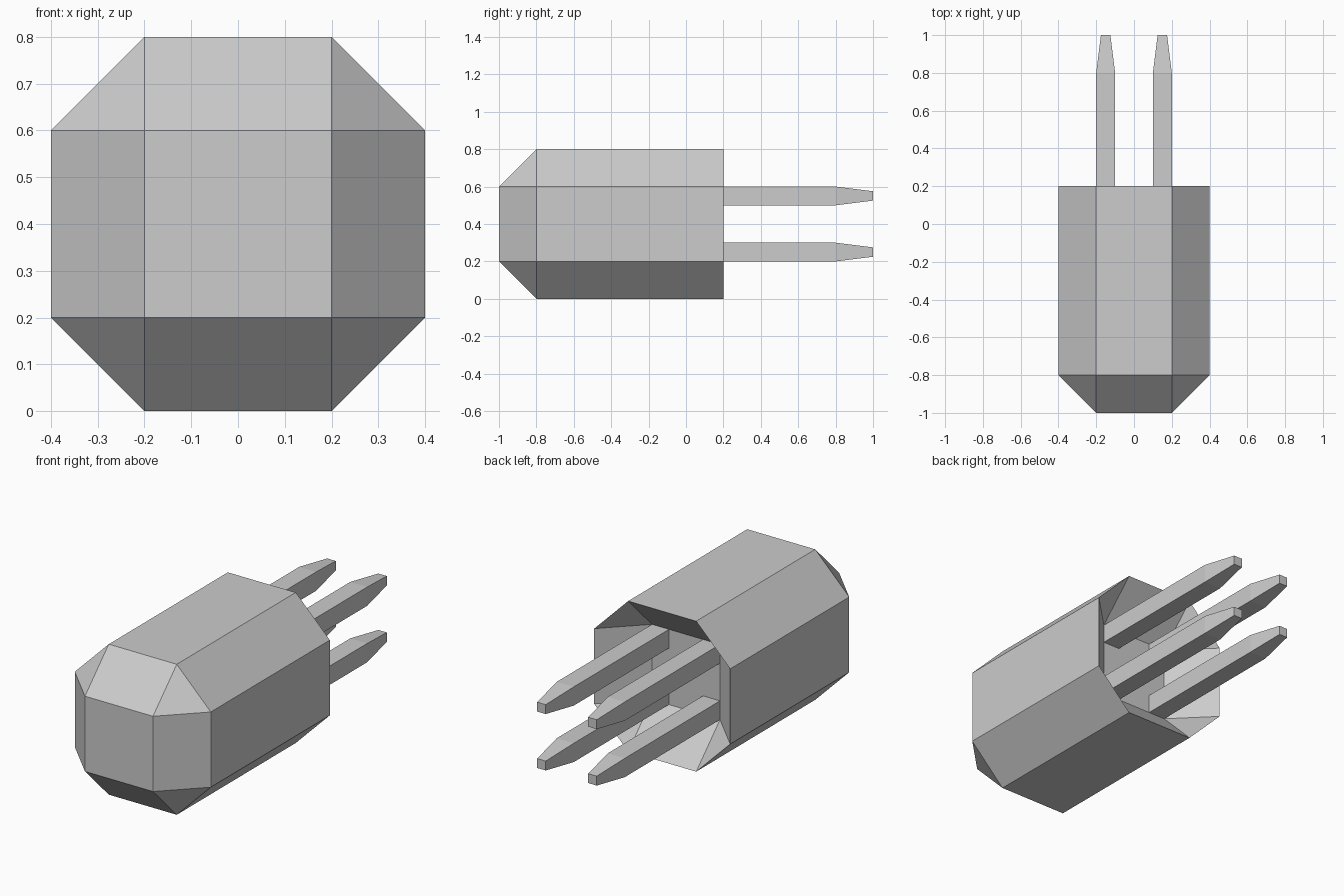
import bpy
import bmesh

if "Cube" in bpy.data.objects:
    bpy.data.objects.remove(bpy.data.objects["Cube"])

grey = bpy.data.materials.new("light_grey")
grey.diffuse_color = (0.604, 0.604, 0.604, 1)
grey.use_nodes = True
grey.node_tree.nodes["Principled BSDF"].inputs["Base Color"].default_value = grey.diffuse_color


def make_object(name, bm):
    bmesh.ops.recalc_face_normals(bm, faces=bm.faces)
    mesh = bpy.data.meshes.new(name)
    bm.to_mesh(mesh)
    bm.free()
    mesh.materials.append(grey)
    obj = bpy.data.objects.new(name, mesh)
    bpy.context.collection.objects.link(obj)
    return obj


def ring(bm, points, y):
    return [bm.verts.new((x, y, z)) for x, z in points]


def bridge(bm, a, b):
    for i in range(len(a)):
        j = (i + 1) % len(a)
        bm.faces.new((a[i], a[j], b[j], b[i]))


# Each square corner belongs to two neighbouring octagon corners
OCTAGON = [(-0.4, 0.2), (-0.2, 0.0), (0.2, 0.0), (0.4, 0.2),
           (0.4, 0.6), (0.2, 0.8), (-0.2, 0.8), (-0.4, 0.6)]
SQUARE = [(-0.2, 0.2), (0.2, 0.2), (0.2, 0.6), (-0.2, 0.6)]


def chamfered_end(bm, octagon, y):
    """Square end panel joined to an octagon by four slopes and four triangles."""
    sq = ring(bm, SQUARE, y)
    bm.faces.new(sq)
    for i in range(4):
        a, b, c = (octagon[(2 * i + k) % 8] for k in range(3))
        bm.faces.new((a, b, sq[i]))
        bm.faces.new((b, c, sq[(i + 1) % 4], sq[i]))


# Body: octagonal tube, bulging front, funnel sunk into the back
bm = bmesh.new()
front = ring(bm, OCTAGON, -0.8)
back = ring(bm, OCTAGON, 0.2)
bridge(bm, front, back)
chamfered_end(bm, front, -1.0)
chamfered_end(bm, back, 0.0)
make_object("body", bm)

# Four prongs, rooted on the funnel floor and tapered at the tip
for side, sx in (("left", -0.15), ("right", 0.15)):
    for level, cz in (("lower", 0.25), ("upper", 0.55)):
        bm = bmesh.new()
        rings = []
        for y, r in ((0.0, 0.05), (0.8, 0.05), (1.0, 0.025)):
            corners = [(sx - r, cz - r), (sx + r, cz - r),
                       (sx + r, cz + r), (sx - r, cz + r)]
            rings.append(ring(bm, corners, y))
        bridge(bm, rings[0], rings[1])
        bridge(bm, rings[1], rings[2])
        bm.faces.new(rings[2])
        make_object(f"{level}_{side}_prong", bm)
